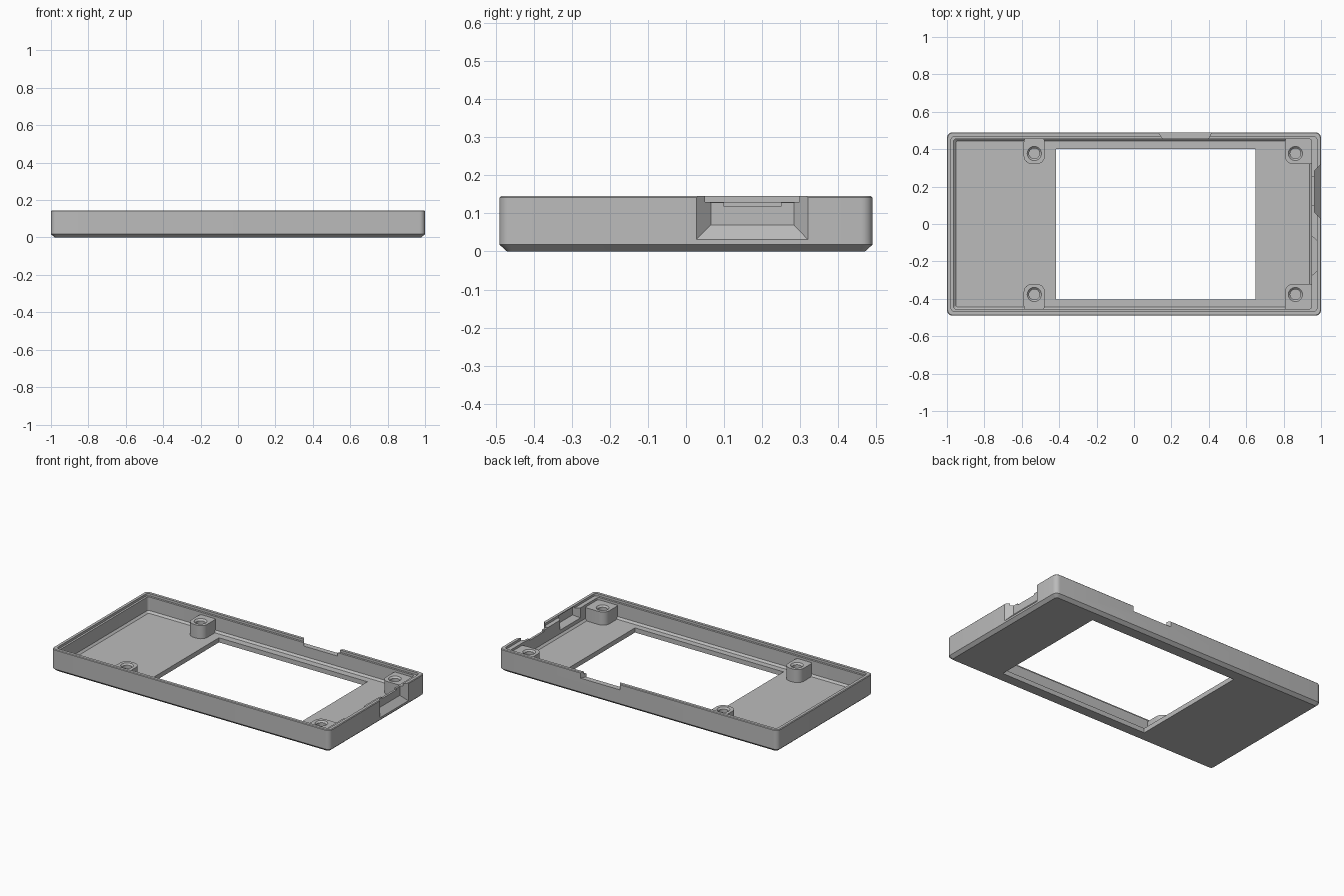
import bpy
from math import cos, sin, pi, radians

old = bpy.data.objects.get("Cube")
if old:
    bpy.data.objects.remove(old)

grey = bpy.data.materials.new("plain grey")
grey.use_nodes = True
COLOUR = (0.5, 0.5, 0.5, 1)
grey.diffuse_color = COLOUR
grey.node_tree.nodes["Principled BSDF"].inputs["Base Color"].default_value = COLOUR


def loft(name, rings):
    """Closed solid through rings that have equal point counts."""
    n = len(rings[0])
    verts = [p for ring in rings for p in ring]
    faces = [tuple(range(n))[::-1],
             tuple(range(len(verts) - n, len(verts)))]
    for k in range(len(rings) - 1):
        a, b = k * n, (k + 1) * n
        for i in range(n):
            j = (i + 1) % n
            faces.append((a + i, a + j, b + j, b + i))
    mesh = bpy.data.meshes.new(name)
    mesh.from_pydata(verts, [], faces)
    mesh.materials.append(grey)
    obj = bpy.data.objects.new(name, mesh)
    bpy.context.collection.objects.link(obj)
    return obj


def slab(x0, x1, y0, y1, z, r, steps=6):
    """Rounded rectangle at height z."""
    ring = []
    corners = [(x1 - r, y1 - r), (x0 + r, y1 - r), (x0 + r, y0 + r), (x1 - r, y0 + r)]
    for q, (cx, cy) in enumerate(corners):
        for i in range(steps + 1):
            a = (q + i / steps) * pi / 2
            ring.append((cx + r * cos(a), cy + r * sin(a), z))
    return ring


def disc(x, y, z, r, n=24):
    return [(x + r * cos(2 * pi * i / n), y + r * sin(2 * pi * i / n), z) for i in range(n)]


def rect_x(x, y0, y1, z0, z1):
    """Upright rectangle facing +x."""
    return [(x, y0, z0), (x, y1, z0), (x, y1, z1), (x, y0, z1)]


def combine(obj, tool, operation):
    mod = obj.modifiers.new(operation.lower(), "BOOLEAN")
    mod.operation = operation
    mod.solver = "EXACT"
    mod.object = tool
    bpy.context.view_layer.objects.active = obj
    bpy.ops.object.modifier_apply(modifier=mod.name)
    bpy.data.objects.remove(tool)


def cut(obj, rings):
    combine(obj, loft("cutter", rings), "DIFFERENCE")


# Outer body with chamfered underside
W, D, H = 1.0, 0.49, 0.145


def outline(inset, z, r):
    return slab(-W + inset, W - inset, -D + inset, D - inset, z, r)


case = loft("case_shell", [outline(0.02, 0, 0.015), outline(0, 0.018, 0.03),
                           outline(0, H - 0.004, 0.03), outline(0.004, H, 0.026)])

# Cavity with a sloped foot, and the stepped lip around the rim
FLOOR = 0.03
cut(case, [slab(-0.953, 0.938, -0.443, 0.443, FLOOR, 0.01),
           slab(-0.965, 0.95, -0.455, 0.455, FLOOR + 0.012, 0.015),
           slab(-0.965, 0.95, -0.455, 0.455, 0.2, 0.015)])
cut(case, [outline(0.022, 0.13, 0.02), outline(0.022, 0.2, 0.02)])

# Screw bosses; the +x pair runs into the corners
BOSS_Y = 0.377
for x, x1 in ((-0.533, -0.476), (0.863, 0.975)):
    for side in (-1, 1):
        y0, y1 = sorted((side * 0.32, side * 0.478))
        boss = loft("boss", [slab(x - 0.057, x1, y0, y1, z, 0.045) for z in (0.022, 0.115)])
        combine(case, boss, "UNION")
for x in (-0.533, 0.863):
    for side in (-1, 1):
        y = side * BOSS_Y
        cut(case, [disc(x, y, 0.04, 0.028), disc(x, y, 0.105, 0.028),
                   disc(x, y, 0.115, 0.038), disc(x, y, 0.125, 0.048)])

# Display window
cut(case, [[(-0.417, -0.405, z), (0.65, -0.405, z), (0.65, 0.4, z), (-0.417, 0.4, z)]
           for z in (-0.1, 0.1)])

# Flared plug recess in the +x wall, with its stepped notch
cut(case, [rect_x(0.964, 0.065, 0.283, 0.07, 0.2),
           rect_x(1.0, 0.027, 0.32, 0.031, 0.2),
           rect_x(1.05, 0.027, 0.32, 0.031, 0.2)])
cut(case, [rect_x(x, 0.063, 0.285, 0.128, 0.2) for x in (0.9, 1.1)])
cut(case, [rect_x(x, 0.1, 0.25, 0.118, 0.2) for x in (0.9, 1.1)])

# Inner pocket in the +x wall
cut(case, [rect_x(0.93, -0.285, -0.055, 0.06, 0.14),
           rect_x(0.95, -0.275, -0.065, 0.065, 0.14),
           rect_x(0.987, -0.245, -0.095, 0.085, 0.14)])

# Slanted notch in the rear rim
cut(case, [[(0.165, 0.44, z), (0.39, 0.44, z), (0.42, 0.5, z), (0.125, 0.5, z)]
           for z in (0.108, 0.2)])

# Crisp edges, smooth rounded corners
bpy.ops.object.select_all(action="DESELECT")
case.select_set(True)
bpy.context.view_layer.objects.active = case
bpy.ops.object.shade_smooth_by_angle(angle=radians(25))
